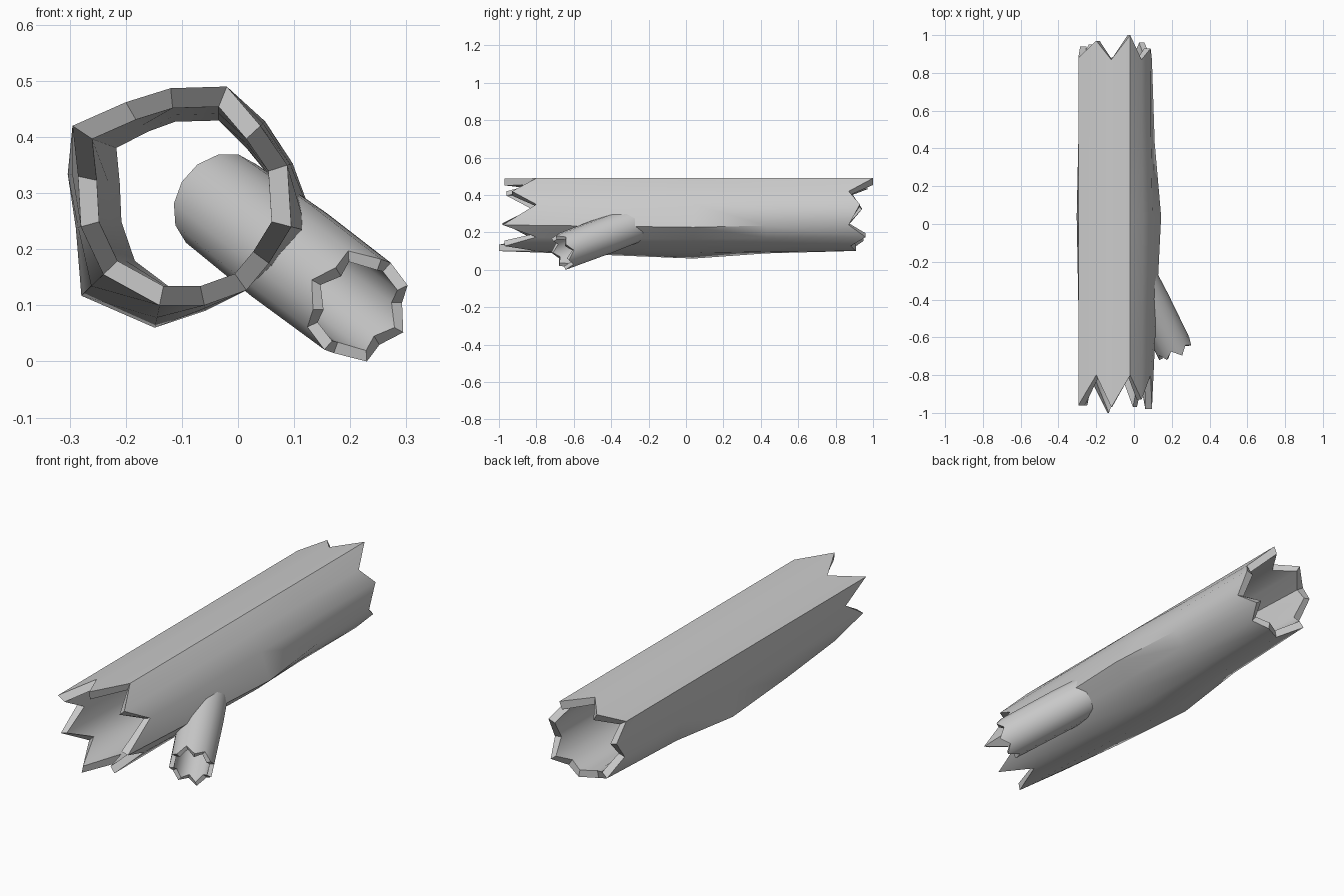
import bpy, bmesh, math
from mathutils import Vector

if "Cube" in bpy.data.objects:
    bpy.data.objects.remove(bpy.data.objects["Cube"])


def skin(name, loops, closed=False):
    """Bridge a list of equal point loops; wrap round (tube wall) or cap both ends."""
    bm = bmesh.new()
    rings = [[bm.verts.new(p) for p in loop] for loop in loops]
    n = len(rings[0])
    pairs = list(zip(rings, rings[1:]))
    if closed:
        pairs.append((rings[-1], rings[0]))
    for a, b in pairs:
        for i in range(n):
            j = (i + 1) % n
            bm.faces.new((a[i], a[j], b[j], b[i]))
    if not closed:
        bm.faces.new(rings[0])
        bm.faces.new(rings[-1])
    bmesh.ops.recalc_face_normals(bm, faces=bm.faces)
    me = bpy.data.meshes.new(name)
    bm.to_mesh(me)
    bm.free()
    ob = bpy.data.objects.new(name, me)
    bpy.context.collection.objects.link(ob)
    bpy.ops.object.select_all(action='DESELECT')
    ob.select_set(True)
    bpy.context.view_layer.objects.active = ob
    bpy.ops.object.shade_smooth_by_angle(angle=math.radians(42))
    return ob


# Log cross-section: x, z, front tip y, back tip y, mid bulge
P = [(-.12, .487, -.97, .87, 0), (-.02, .49, -.80, 1.0, 0),
     (.04, .42, -.93, .87, .06), (.088, .35, -.80, .93, .05),
     (.095, .24, -.98, .87, .25), (.055, .175, -.80, .96, .1),
     (.015, .127, -.97, .88, .0), (-.06, .10, -.80, .91, .05),
     (-.14, .10, -1.0, .87, .21), (-.24, .155, -.80, .95, .28),
     (-.28, .24, -.96, .87, .05), (-.285, .33, -.82, .94, .1),
     (-.295, .42, -.96, .88, 0), (-.20, .462, -.80, .97, 0)]
CX, CZ = -.1, .29


def outer(y, f):
    return [(CX + (x - CX) * (1 + b * f), y, CZ + (z - CZ) * (1 + b * f))
            for x, z, _, _, b in P]


def inner(y, f):
    # wall thickens on the left and top toward the middle
    out = []
    for x, z, *_ in P:
        dx, dz = (x - CX) * .82, (z - CZ) * .82
        if dx < 0:
            dx *= 1 - .27 * f
        if dz > 0:
            dz *= 1 - .15 * f
        out.append((CX + dx, y, CZ + dz))
    return out


def jag(loop, k):
    return [(p[0], q[k], p[2]) for p, q in zip(loop, P)]


log_loops = [jag(outer(0, 0), 2), outer(-.4, .55), outer(.04, 1), outer(.43, .3),
             jag(outer(0, 0), 3), jag(inner(0, 0), 3), inner(.43, .9), inner(.04, 1),
             inner(-.4, .5), jag(inner(0, 0), 2)]
skin("hollow_log", log_loops, closed=True)

# Broken branch stub, hollow at the outer end and sunk into the log
start, end = Vector((-.03, -.17, .28)), Vector((.213, -.66, .097))
axis = (end - start).normalized()
side = axis.cross(Vector((0, 0, 1))).normalized()
up = side.cross(axis)
N = 14
JAG = [.02, -.02, .012, -.025, .022, -.015, .01]


def ring(c, r, jagged=False):
    pts = []
    for i in range(N):
        a = 2 * math.pi * i / N
        p = c + (side * math.cos(a) + up * math.sin(a)) * r
        if jagged:
            p += axis * JAG[i % 7] * (1 if i < 7 else -1)
        pts.append(p)
    return pts


branch = skin("branch_stub", [ring(start, .094), ring(start.lerp(end, .5), .1),
                              ring(end, .098, True), ring(end, .077, True),
                              ring(start + axis * .02, .074)])

# Rest the lowest point on the floor
low = min(v.co.z for v in branch.data.vertices)
for v in branch.data.vertices:
    v.co.z -= low
